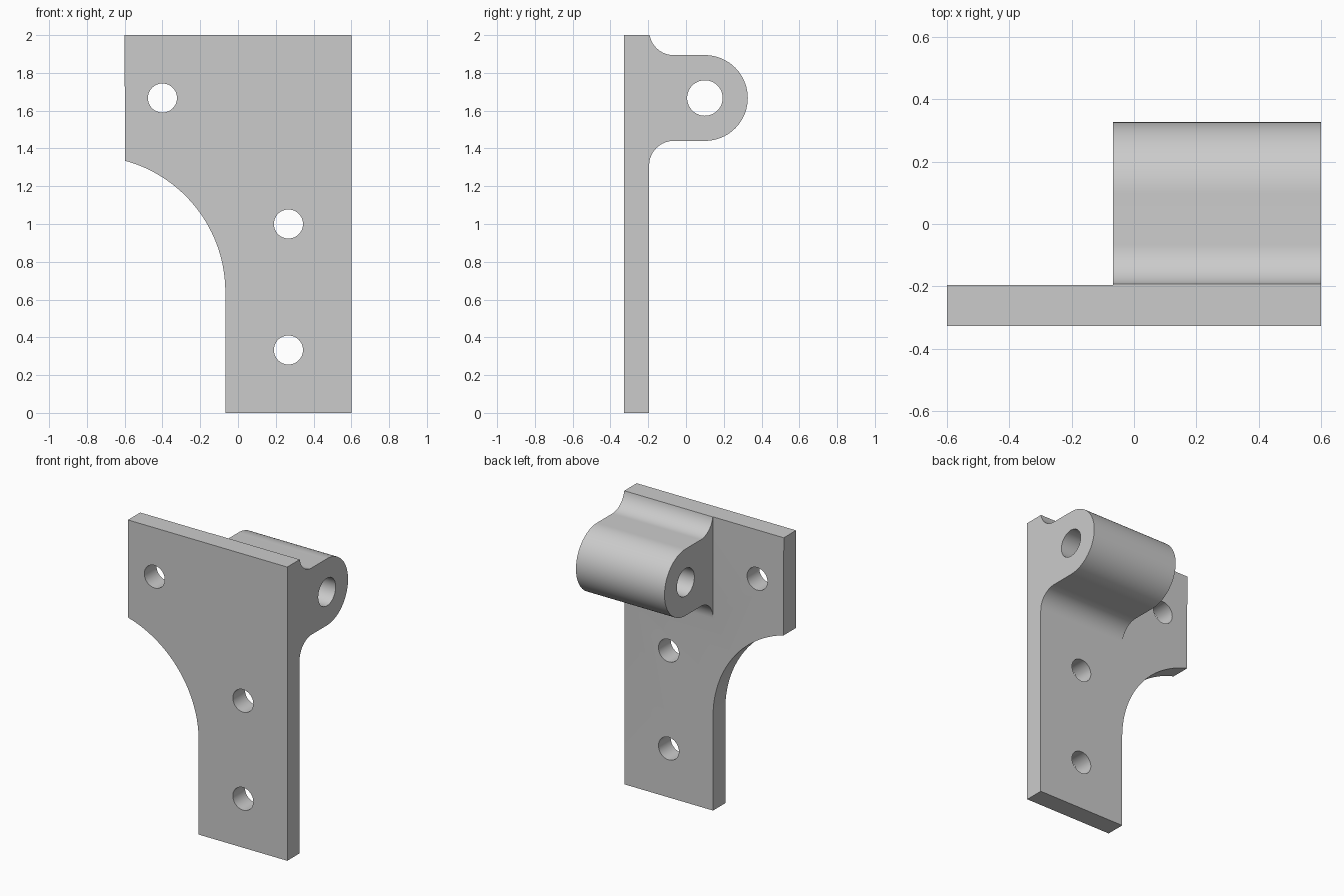
import bpy, bmesh
from math import sin, cos, pi, asin, radians
from mathutils import Vector

old = bpy.data.objects.get("Cube")
if old:
    bpy.data.objects.remove(old, do_unlink=True)

steel = bpy.data.materials.new("grey steel")
steel.use_nodes = True
GREY = (0.6, 0.6, 0.6, 1)
steel.diffuse_color = GREY
steel.node_tree.nodes["Principled BSDF"].inputs["Base Color"].default_value = GREY


def arc(cx, cy, r, a0, a1, n):
    """Points along an arc, both ends included."""
    return [(cx + r * cos(a0 + (a1 - a0) * i / n),
             cy + r * sin(a0 + (a1 - a0) * i / n)) for i in range(n + 1)]


def extrude(name, profile, axis, lo, hi):
    """Solid from a 2D profile: (x, z) swept along y, or (y, z) swept along x."""
    def place(p, d):
        return (p[0], d, p[1]) if axis == "y" else (d, p[0], p[1])
    bm = bmesh.new()
    face = bm.faces.new([bm.verts.new(place(p, lo)) for p in profile])
    new = bmesh.ops.extrude_face_region(bm, geom=[face])["geom"]
    shift = Vector(place((0, 0), hi - lo))
    bmesh.ops.translate(bm, vec=shift, verts=[v for v in new if isinstance(v, bmesh.types.BMVert)])
    bmesh.ops.recalc_face_normals(bm, faces=bm.faces)
    mesh = bpy.data.meshes.new(name)
    bm.to_mesh(mesh)
    bm.free()
    mesh.materials.append(steel)
    obj = bpy.data.objects.new(name, mesh)
    bpy.context.collection.objects.link(obj)
    return obj


def combine(target, other, operation):
    """Apply an exact boolean and discard the second solid."""
    mod = target.modifiers.new(operation.lower(), "BOOLEAN")
    mod.operation, mod.object, mod.solver = operation, other, "EXACT"
    bpy.context.view_layer.objects.active = target
    bpy.ops.object.modifier_apply(modifier=mod.name)
    bpy.data.objects.remove(other, do_unlink=True)


SIDE, INNER, TOP = 0.6, -0.067, 2.0
FRONT, BACK = -0.327, -0.195

# Mounting plate with the curved cut-out
R = 0.72
rise = asin(0.695 / R)
plate_profile = [(INNER, 0), (SIDE, 0), (SIDE, TOP), (-SIDE, TOP)]
plate_profile += arc(INNER - R, 0.64, R, rise, 0, 32)
bracket = extrude("hinge_bracket", plate_profile, "y", FRONT, BACK)

# Hinge knuckle, with fillets running into the plate
PIN_Y, PIN_Z, KNUCKLE, FILLET = 0.1, 1.667, 0.227, 0.13
fy = BACK + FILLET
low, high = PIN_Z - KNUCKLE - FILLET, PIN_Z + KNUCKLE + FILLET
clip = asin((high - TOP) / FILLET)
root = FRONT + 0.06
knuckle_profile = [(root, low)] + arc(fy, low, FILLET, pi, pi / 2, 16)
knuckle_profile += arc(PIN_Y, PIN_Z, KNUCKLE, -pi / 2, pi / 2, 48)
knuckle_profile += arc(fy, high, FILLET, 1.5 * pi, pi + clip, 16) + [(root, TOP)]
combine(bracket, extrude("knuckle", knuckle_profile, "x", INNER, SIDE), "UNION")

# Screw holes and pin bore
for x, z in [(-0.4, PIN_Z), (0.267, 1), (0.267, 0.333)]:
    circle = arc(x, z, 0.077, 0, 2 * pi, 48)[:-1]
    combine(bracket, extrude("screw_hole", circle, "y", -0.5, 0), "DIFFERENCE")
circle = arc(PIN_Y, PIN_Z, 0.094, 0, 2 * pi, 48)[:-1]
combine(bracket, extrude("pin_bore", circle, "x", -0.3, 0.8), "DIFFERENCE")

# Merge coplanar faces and shade the curves smoothly
bm = bmesh.new()
bm.from_mesh(bracket.data)
bmesh.ops.remove_doubles(bm, verts=bm.verts, dist=0.0001)
bmesh.ops.dissolve_limit(bm, angle_limit=radians(0.3), verts=bm.verts, edges=bm.edges)
bm.to_mesh(bracket.data)
bm.free()
bpy.ops.object.select_all(action="DESELECT")
bracket.select_set(True)
bpy.context.view_layer.objects.active = bracket
bpy.ops.object.shade_smooth_by_angle(angle=radians(30))
